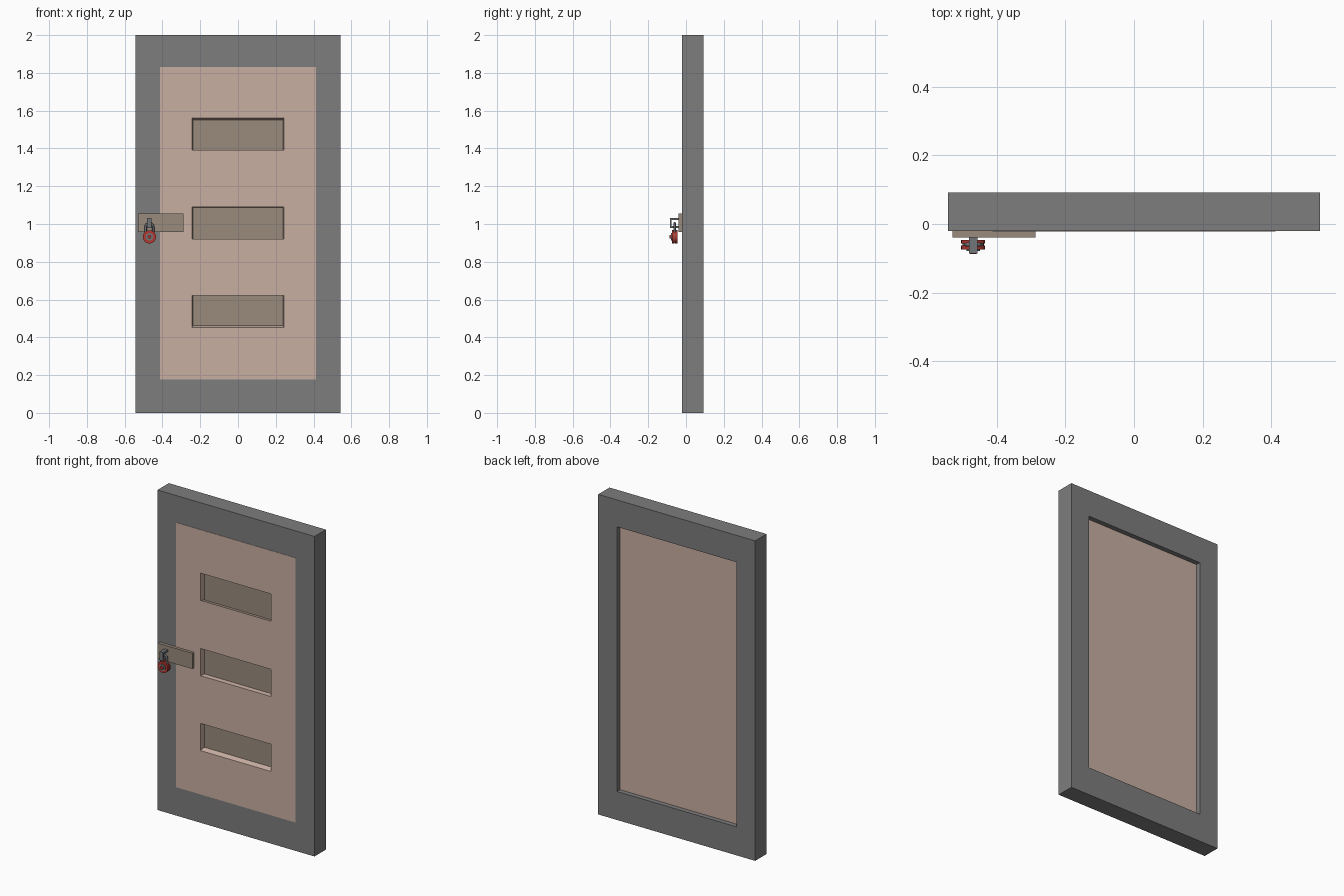
import bpy, bmesh, math
from mathutils import Vector

if "Cube" in bpy.data.objects:
    bpy.data.objects.remove(bpy.data.objects["Cube"])


def mat(name, rgb):
    m = bpy.data.materials.new(name)
    m.diffuse_color = (*rgb, 1)
    m.use_nodes = True
    m.node_tree.nodes["Principled BSDF"].inputs["Base Color"].default_value = m.diffuse_color
    return m


GREY = mat("frame grey", (0.205, 0.205, 0.205))
PINK = mat("panel beige", (0.58, 0.43, 0.36))
TAUPE = mat("inset taupe", (0.32, 0.26, 0.205))
STEEL = mat("lock steel", (0.17, 0.18, 0.19))
RED = mat("lock red", (0.45, 0.04, 0.03))


def finish(name, bm, *mats):
    me = bpy.data.meshes.new(name)
    bm.to_mesh(me)
    bm.free()
    for m in mats:
        me.materials.append(m)
    ob = bpy.data.objects.new(name, me)
    bpy.context.collection.objects.link(ob)
    return ob


def box(name, lo, hi, m):
    bm = bmesh.new()
    bmesh.ops.create_cube(bm, size=1)
    for v in bm.verts:
        v.co = Vector([(lo[i] + hi[i]) / 2 + v.co[i] * (hi[i] - lo[i]) for i in range(3)])
    return finish(name, bm, m)


def disc(name, x, z, r, y0, y1, m, sides=24):
    bpy.ops.mesh.primitive_cylinder_add(vertices=sides, radius=r, depth=y1 - y0,
                                        location=(x, (y0 + y1) / 2, z),
                                        rotation=(math.pi / 2, 0, 0))
    ob = bpy.context.object
    ob.name = name
    ob.data.materials.append(m)
    bpy.ops.object.shade_smooth_by_angle()


# Door frame: rectangular ring
def rect(bm, x, z0, z1, y):
    return [bm.verts.new(c) for c in ((-x, y, z0), (x, y, z0), (x, y, z1), (-x, y, z1))]


F, B = -0.02, 0.092
bm = bmesh.new()
of, inf = rect(bm, 0.543, 0, 2, F), rect(bm, 0.413, 0.178, 1.832, F)
ob_, inb = rect(bm, 0.543, 0, 2, B), rect(bm, 0.413, 0.178, 1.832, B)
for i in range(4):
    j = (i + 1) % 4
    bm.faces.new((of[i], of[j], inf[j], inf[i]))
    bm.faces.new((ob_[j], ob_[i], inb[i], inb[j]))
    bm.faces.new((of[j], of[i], ob_[i], ob_[j]))
    bm.faces.new((inf[i], inf[j], inb[j], inb[i]))
bmesh.ops.recalc_face_normals(bm, faces=bm.faces)
finish("door_frame", bm, GREY)

# Door panel: front grid with three sunken windows, slightly tapered to the centre
PF, PB, DEPTH, MID = -0.022, 0.062, 0.03, 1.006
xs = (-0.413, -0.243, 0.243, 0.413)
zs = (0.178, 0.452, 0.622, 0.92, 1.09, 1.391, 1.561, 1.832)
bm = bmesh.new()
grid = [[bm.verts.new((x, PF, z)) for x in xs] for z in zs]
insets = []
for r in range(7):
    for c in range(3):
        f = bm.faces.new((grid[r][c], grid[r][c + 1], grid[r + 1][c + 1], grid[r + 1][c]))
        if c == 1 and r % 2:
            insets.append(f)
edge = [e for e in bm.edges if e.is_boundary]
ext = bmesh.ops.extrude_edge_only(bm, edges=edge)["geom"]
for v in ext:
    if isinstance(v, bmesh.types.BMVert):
        v.co.y = PB
bmesh.ops.contextual_create(bm, geom=[e for e in ext if isinstance(e, bmesh.types.BMEdge)])
bmesh.ops.recalc_face_normals(bm, faces=bm.faces)
for f in insets:
    new = bmesh.ops.extrude_discrete_faces(bm, faces=[f])["faces"][0]
    new.material_index = 1
    for v in new.verts:
        v.co = (v.co.x * 0.98, PF + DEPTH, MID + (v.co.z - MID) * 0.98)
finish("door_panel", bm, PINK, TAUPE)

# Latch plate
box("latch_plate", (-0.53, -0.04, 0.957), (-0.288, -0.02, 1.055), TAUPE)

# Staple: square loop standing out of the plate
X = -0.469
box("staple_top", (X - 0.012, -0.086, 1.02), (X + 0.012, -0.04, 1.032), STEEL)
box("staple_bottom", (X - 0.012, -0.086, 0.978), (X + 0.012, -0.04, 0.99), STEEL)
box("staple_front", (X - 0.012, -0.086, 0.99), (X + 0.012, -0.076, 1.02), STEEL)

# Padlock shackle: round arch over the lower staple arm
cu = bpy.data.curves.new("shackle", 'CURVE')
cu.dimensions = '3D'
cu.bevel_depth = 0.006
cu.bevel_resolution = 2
sp = cu.splines.new('POLY')
pts = [(X - 0.02, 0.94)]
pts += [(X - 0.02 * math.cos(a * math.pi / 8), 0.985 + 0.02 * math.sin(a * math.pi / 8)) for a in range(9)]
pts += [(X + 0.02, 0.94)]
sp.points.add(len(pts) - 1)
for p, (x, z) in zip(sp.points, pts):
    p.co = (x, -0.06, z, 1)
cu.materials.append(STEEL)
bpy.context.collection.objects.link(bpy.data.objects.new("shackle", cu))

# Padlock body: two red discs, steel core and dial
Z = 0.932
disc("lock_front", X, Z, 0.035, -0.074, -0.062, RED)
disc("lock_core", X, Z, 0.031, -0.062, -0.057, STEEL)
disc("lock_back", X, Z, 0.035, -0.057, -0.046, RED)
disc("lock_dial", X, Z, 0.02, -0.079, -0.074, STEEL)
disc("lock_knob", X, Z, 0.01, -0.088, -0.079, RED)
